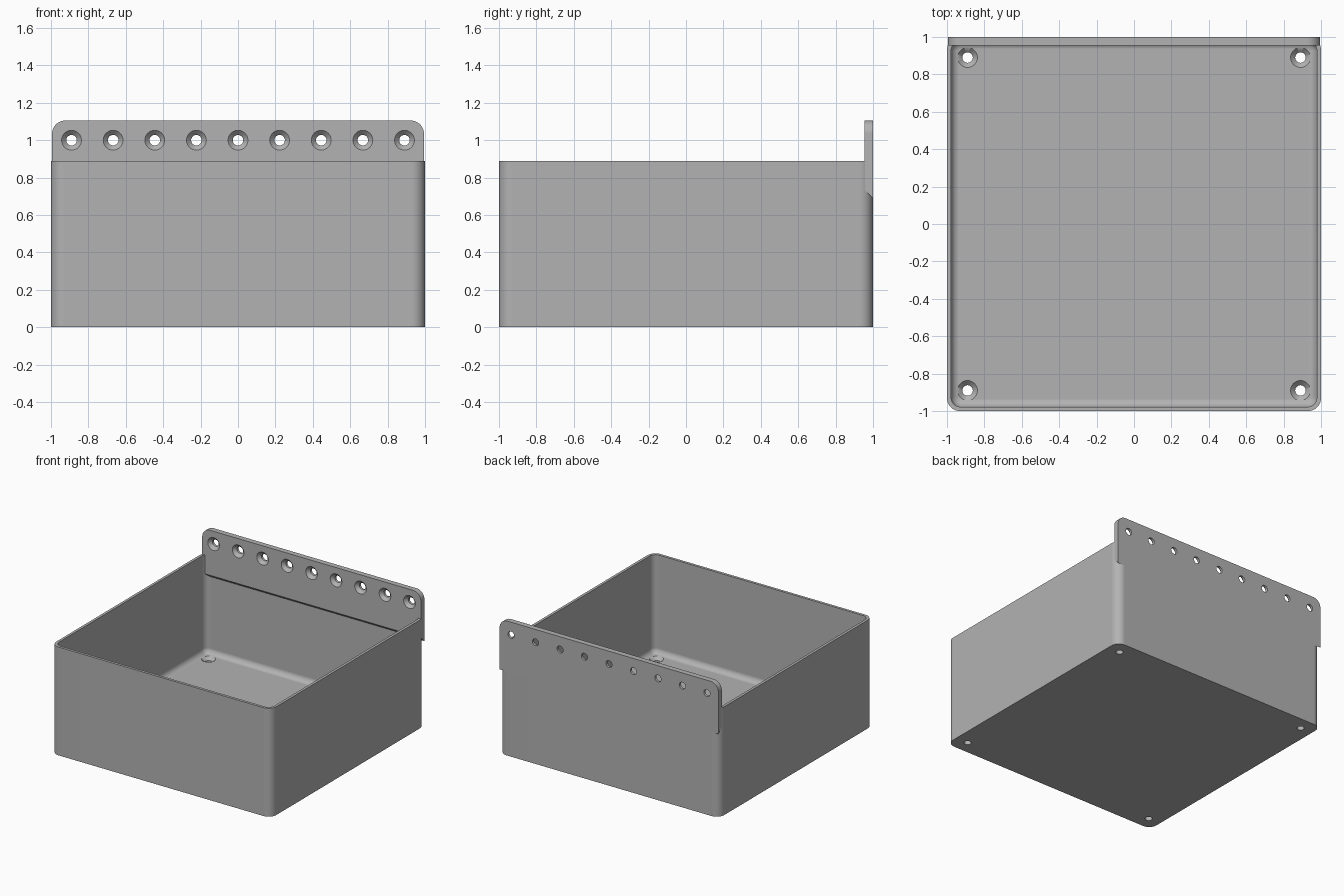
import bpy, bmesh
from math import pi, sin, cos, radians
from mathutils import Vector, Matrix

if "Cube" in bpy.data.objects:
    bpy.data.objects.remove(bpy.data.objects["Cube"])

HEIGHT, WALL, FLOOR = 0.89, 0.022, 0.08
CORNER, FILLET = 0.07, 0.045
PLATE_FRONT, PLATE_HALF, PLATE_TOP, PLATE_LOW = 0.955, 0.994, 1.105, 0.69
HOLE_X = 0.89

grey = bpy.data.materials.new("plain grey")
grey.use_nodes = True
colour = (0.45, 0.45, 0.45, 1)
grey.diffuse_color = colour
grey.node_tree.nodes["Principled BSDF"].inputs["Base Color"].default_value = colour


def loft(name, rings, matrix=Matrix()):
    """Skin a stack of matching closed rings and cap both ends."""
    bm = bmesh.new()
    loops = [[bm.verts.new(matrix @ Vector(p)) for p in ring] for ring in rings]
    for a, b in zip(loops, loops[1:]):
        for i in range(len(a)):
            j = (i + 1) % len(a)
            bm.faces.new((a[i], a[j], b[j], b[i]))
    bm.faces.new(loops[0])
    bm.faces.new(loops[-1])
    bmesh.ops.recalc_face_normals(bm, faces=bm.faces)
    mesh = bpy.data.meshes.new(name)
    bm.to_mesh(mesh)
    bm.free()
    mesh.materials.append(grey)
    obj = bpy.data.objects.new(name, mesh)
    bpy.context.collection.objects.link(obj)
    return obj


def rounded_square(half, radius, z, steps=10):
    c = half - radius
    ring = []
    for k, (sx, sy) in enumerate(((1, 1), (-1, 1), (-1, -1), (1, -1))):
        for s in range(steps + 1):
            a = (k + s / steps) * pi / 2
            ring.append((sx * c + radius * cos(a), sy * c + radius * sin(a), z))
    return ring


def circle(radius, z, sides=40):
    return [(radius * cos(2 * pi * i / sides), radius * sin(2 * pi * i / sides), z)
            for i in range(sides)]


def countersink(matrix):
    """Screw hole cutter: cone opening at z = 0, straight bore below."""
    return loft("screw_cutter", [circle(0.058, 0.005), circle(0.028, -0.025),
                                 circle(0.028, -0.2)], matrix)


def cut(obj, cutter, keep=False):
    mod = obj.modifiers.new("cut", 'BOOLEAN')
    mod.operation, mod.solver, mod.object = 'DIFFERENCE', 'EXACT', cutter
    bpy.context.view_layer.objects.active = obj
    bpy.ops.object.modifier_apply(modifier=mod.name)
    if not keep:
        bpy.data.objects.remove(cutter)


def finish(obj):
    bpy.ops.object.select_all(action='DESELECT')
    obj.select_set(True)
    bpy.context.view_layer.objects.active = obj
    bpy.ops.object.shade_smooth_by_angle(angle=radians(30))
    mod = obj.modifiers.new("even shading", 'WEIGHTED_NORMAL')
    mod.keep_sharp = True


# Open box with rounded upright corners
box = loft("box", [rounded_square(1, CORNER, z) for z in (0, HEIGHT)])

# Cavity with a filleted bottom edge
levels = []
for s in range(9):
    a = s / 8 * pi / 2
    inset = FILLET * (1 - sin(a))
    levels.append(rounded_square(1 - WALL - inset, CORNER - WALL + 0.004 - inset,
                                 FLOOR + FILLET * (1 - cos(a))))
levels.append(rounded_square(1 - WALL, CORNER - WALL + 0.004, HEIGHT + 0.1))
cut(box, loft("cavity_cutter", levels))

# Mounting plate: rounded top corners, sloping underside
outline = [(-PLATE_HALF, None), (PLATE_HALF, None)]
for start, side in ((0, 1), (pi / 2, -1)):
    for s in range(11):
        a = start + s / 10 * pi / 2
        outline.append((side * (PLATE_HALF - CORNER) + CORNER * cos(a),
                        PLATE_TOP - CORNER + CORNER * sin(a)))
plate = loft("mounting_plate", [
    [(x, y, PLATE_LOW + 1 - y if z is None else z) for x, z in outline]
    for y in (PLATE_FRONT, 1)])
cut(box, plate, keep=True)

# Screw holes along the plate, opening to the front
for i in range(9):
    x = HOLE_X * (i / 4 - 1)
    cut(plate, countersink(Matrix.Translation((x, PLATE_FRONT, 1))
                           @ Matrix.Rotation(pi / 2, 4, 'X')))

# Screw holes in the floor corners, opening upward
for x in (-HOLE_X, HOLE_X):
    for y in (-HOLE_X, HOLE_X):
        cut(box, countersink(Matrix.Translation((x, y, FLOOR))))

finish(box)
finish(plate)
